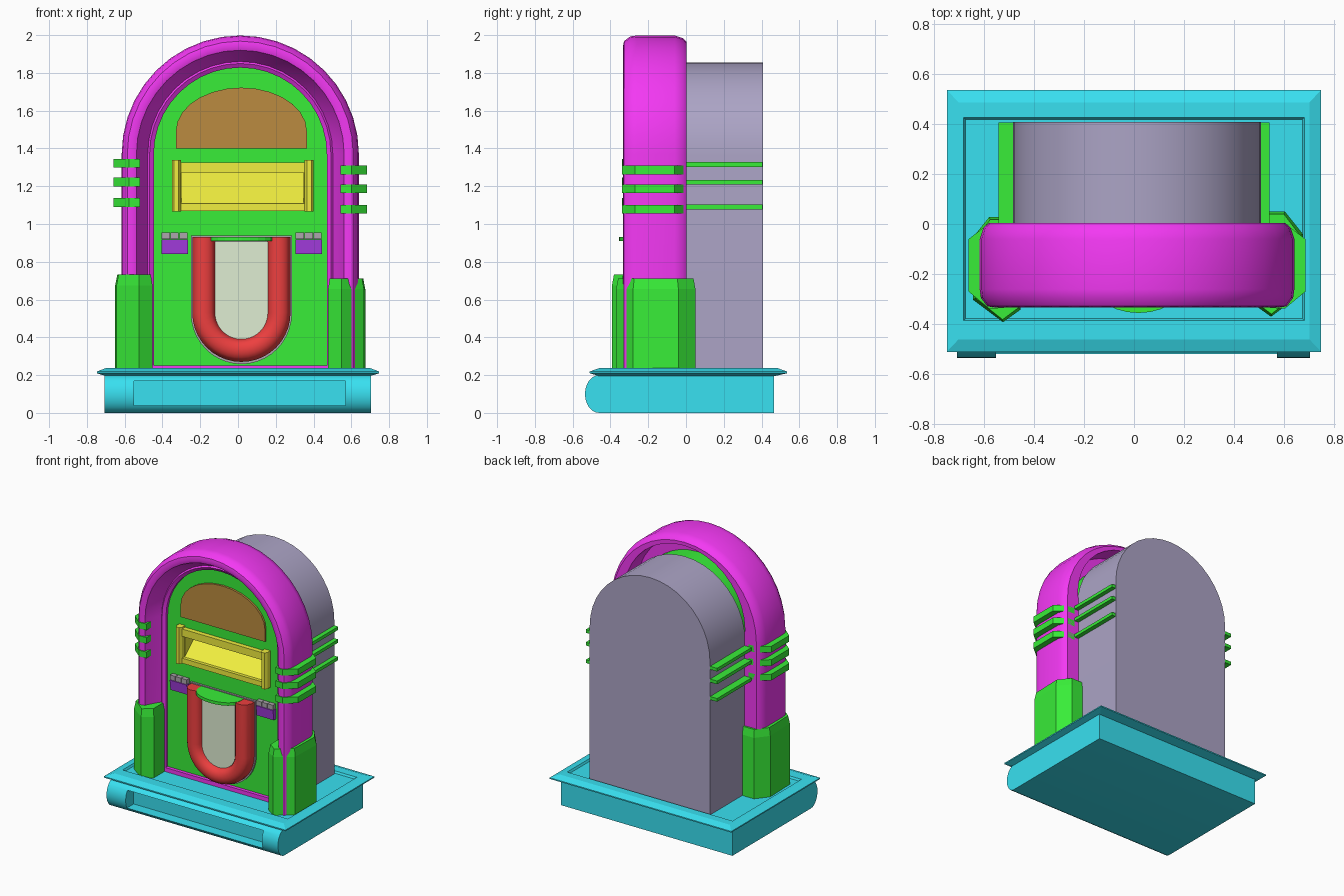
import bpy, bmesh
from math import sin, cos, pi

if "Cube" in bpy.data.objects:
    bpy.data.objects.remove(bpy.data.objects["Cube"])

CX = 0.012  # cabinet centre line


def mat(name, *rgb):
    m = bpy.data.materials.new(name)
    m.diffuse_color = (*rgb, 1)
    m.use_nodes = True
    m.node_tree.nodes["Principled BSDF"].inputs["Base Color"].default_value = m.diffuse_color
    return m


MAGENTA = mat("magenta", 0.9, 0.04, 0.9)
GREEN = mat("green", 0.04, 0.85, 0.04)
CYAN = mat("cyan", 0.04, 0.75, 0.88)
SLATE = mat("slate", 0.41, 0.37, 0.56)
BROWN = mat("brown", 0.5, 0.26, 0.05)
YELLOW = mat("yellow", 0.88, 0.86, 0.05)
RED = mat("red", 0.85, 0.05, 0.05)
PURPLE = mat("purple", 0.4, 0.05, 0.8)
PALE = mat("pale_green", 0.74, 0.85, 0.65)
GREY = mat("grey", 0.42, 0.38, 0.42)


def loft(name, rings, material, smooth=False):
    """Skin a list of closed 3D rings and cap both ends."""
    bm = bmesh.new()
    vs = [[bm.verts.new(p) for p in r] for r in rings]
    n = len(vs[0])
    for a, b in zip(vs, vs[1:]):
        for i in range(n):
            j = (i + 1) % n
            bm.faces.new((a[i], a[j], b[j], b[i]))
    bm.faces.new(vs[0])
    bm.faces.new(vs[-1])
    bmesh.ops.recalc_face_normals(bm, faces=bm.faces)
    me = bpy.data.meshes.new(name)
    bm.to_mesh(me)
    bm.free()
    ob = bpy.data.objects.new(name, me)
    bpy.context.collection.objects.link(ob)
    if material:
        me.materials.append(material)
    if smooth:
        bpy.ops.object.select_all(action='DESELECT')
        ob.select_set(True)
        bpy.context.view_layer.objects.active = ob
        bpy.ops.object.shade_smooth_by_angle(angle=0.6)
    return ob


def prism(name, pts, axis, lo, hi, material, smooth=False):
    """Extrude a 2D outline along one axis from lo to hi."""
    def place(p, t):
        c = list(p)
        c.insert(axis, t)
        return c
    return loft(name, [[place(p, t) for p in pts] for t in (lo, hi)], material, smooth)


def box(name, x0, x1, y0, y1, z0, z1, material):
    return prism(name, [(x0, y0), (x1, y0), (x1, y1), (x0, y1)], 2, z0, z1, material)


def arch(cx, r, zc, z_end, rz, n=20):
    """Outline in x/z: straight sides plus half ellipse (rz < 0 points down)."""
    pts = [(cx + r, z_end)]
    pts += [(cx + r * cos(pi * i / n), zc + rz * sin(pi * i / n)) for i in range(n + 1)]
    return pts + [(cx - r, z_end)]


def sweep(name, cx, r, zc, z_end, up, profile, material, n=20):
    """Sweep an (offset, y) profile along an arch; profile gets the upward share."""
    path = [(0, z_end)] + [(pi * i / n, zc) for i in range(n + 1)] + [(pi, z_end)]
    rings = []
    for a, z in path:
        rings.append([(cx + (r + d) * cos(a), y, z + up * (r + d) * sin(a))
                      for d, y in profile(sin(a))])
    return loft(name, rings, material, True)


def cut(ob, *dims):
    c = box(ob.name + "_cutter", *dims, None)
    c.hide_render = True
    c.hide_viewport = False
    c.display_type = 'WIRE'
    m = ob.modifiers.new("cut", 'BOOLEAN')
    m.operation, m.object, m.solver = 'DIFFERENCE', c, 'EXACT'
    bpy.context.view_layer.objects.active = ob
    bpy.ops.object.modifier_apply(modifier=m.name)
    bpy.data.objects.remove(c)


# Base with rounded, recessed front
nose = [(-0.46 - 0.075 * sin(pi * i / 12), 0.1 - 0.1 * cos(pi * i / 12)) for i in range(13)]
base = prism("base", nose + [(0.465, 0.2), (0.465, 0)], 0, -0.707, 0.703, CYAN, True)
cut(base, -0.55, 0.57, -0.7, -0.44, 0.04, 0.17)

# Base top plate: bevelled lip around a sunken floor
lip = [(0.70, -0.46, 0.47, 0.195), (0.747, -0.51, 0.535, 0.21), (0.747, -0.51, 0.535, 0.219),
       (0.70, -0.46, 0.485, 0.237), (0.68, -0.385, 0.425, 0.237), (0.672, -0.378, 0.418, 0.222)]
loft("base_plate", [[(-x, a, z), (x, a, z), (x, b, z), (-x, b, z)] for x, a, b, z in lip], CYAN)

# Rear cabinet and front panel
cab = prism("rear_cabinet", arch(CX, 0.495, 1.36, 0.22, 0.495), 1, -0.005, 0.408, SLATE, True)
panel = prism("front_panel", arch(CX, 0.465, 1.37, 0.22, 0.465), 1, -0.19, 0.0, GREEN, True)
cut(panel, -0.305, 0.355, -0.4, 0.2, 1.09, 1.29)
box("panel_sill", CX - 0.465, CX + 0.465, -0.215, -0.15, 0.22, 0.252, MAGENTA)


# Big arch surround
def surround(up):
    back = 0.035 + 0.075 * up
    return [(0, -0.15), (0, -0.21), (0.022, -0.225), (0.032, -0.215), (0.085, -0.305),
            (0.092, -0.325), (0.115, -0.333), (0.14, -0.328), (0.165, -0.295), (0.17, -0.26),
            (0.17, -0.06), (0.155, -0.015), (0.135, 0.003), (back, 0.003), (back, -0.15)]


sweep("arch_surround", CX, 0.458, 1.37, 0.22, 1, surround, MAGENTA)

# Pillar feet and wrap-around bands on both sides
foot = [(0.465, -0.33), (0.535, -0.38), (0.655, -0.29), (0.662, -0.05), (0.59, 0.04), (0.465, 0.04)]
band = [(0.53, -0.335), (0.59, -0.338), (0.672, -0.27), (0.672, -0.06), (0.59, 0.003), (0.53, 0.003)]
for side, s, dz, dy in (("right", 1, 0, 0.01), ("left", -1, 0.02, -0.012)):
    rings = []
    for z, k in ((0.22, 1), (0.655 + dz, 1), (0.712 + dz, 0.9)):
        rings.append([(CX + s * (0.55 + (x - 0.55) * k), -0.17 + (y + 0.17) * (0.5 + k / 2) + dy, z)
                      for x, y in foot])
    loft(side + "_foot", rings, GREEN)
    for i, (z, zb) in enumerate(((1.055, 1.078), (1.163, 1.208), (1.263, 1.303))):
        prism(f"{side}_arch_band_{i}", [(CX + s * x, y) for x, y in band], 2,
              z + dz * 1.8, z + dz * 1.8 + 0.046, GREEN)
        xs = sorted((s * 0.46, s * 0.54))
        box(f"{side}_cabinet_band_{i}", *xs, 0, 0.406, zb, zb + 0.024, GREEN)

# Brown upper window
prism("upper_window", arch(0.018, 0.347, 1.49, 1.4, 0.232, 14), 1, -0.205, -0.15, BROWN)

# Yellow title display: rails, end posts and wedge-shaped tray
box("display_top_rail", -0.31, 0.36, -0.225, -0.15, 1.27, 1.325, YELLOW)
box("display_bottom_rail", -0.31, 0.36, -0.225, -0.15, 1.07, 1.108, YELLOW)
for name, x in (("left", -0.35), ("right", 0.352)):
    post = [(x, -0.18), (x, -0.225), (x + 0.012, -0.243), (x + 0.036, -0.243),
            (x + 0.048, -0.225), (x + 0.048, -0.18)]
    prism(f"display_{name}_post", post, 2, 1.067, 1.338, YELLOW)
prism("display_tray", [(-0.2, 1.085), (-0.2, 1.108), (-0.02, 1.27), (-0.2, 1.27), (-0.2, 1.295),
                       (0, 1.295), (0, 1.085)], 0, -0.31, 0.36, YELLOW)
for name, x in (("left", -0.31), ("right", 0.348)):
    box(f"display_{name}_wall", x, x + 0.012, -0.2, 0, 1.085, 1.295, YELLOW)

# Button blocks with three grey keys each
for side, x in (("left", -0.405), ("right", 0.305)):
    prism(side + "_button_block", [(-0.15, 0.842), (-0.215, 0.842), (-0.225, 0.918), (-0.15, 0.918)],
          0, x, x + 0.14, PURPLE)
    for i in range(3):
        kx = x + i * 0.047
        box(f"{side}_key_{i}", kx, kx + 0.044, -0.222, -0.15, 0.92, 0.955, GREY)


# Speaker grille: rounded U frame, insert, backing and cap
def tube(up):
    return ([(0, -0.18), (0, -0.24)]
            + [(0.062 - 0.056 * cos(pi * i / 8), -0.25 - 0.045 * sin(pi * i / 8)) for i in range(9)]
            + [(0.124, -0.24), (0.124, -0.18)])


GX = 0.018
sweep("speaker_frame", GX, 0.136, 0.53, 0.93, -1, tube, RED)
prism("speaker_insert", arch(GX, 0.14, 0.53, 0.908, -0.14), 1, -0.25, -0.18, PALE)
prism("speaker_backing", arch(GX, 0.268, 0.53, 0.938, -0.272), 1, -0.205, -0.15, GREY)
cap = [(GX + 0.175 * cos(pi * i / 12), -0.245 - 0.11 * sin(pi * i / 12)) for i in range(13)]
prism("speaker_cap", [(GX + 0.175, -0.18)] + cap + [(GX - 0.175, -0.18)], 2, 0.91, 0.932, GREEN)
